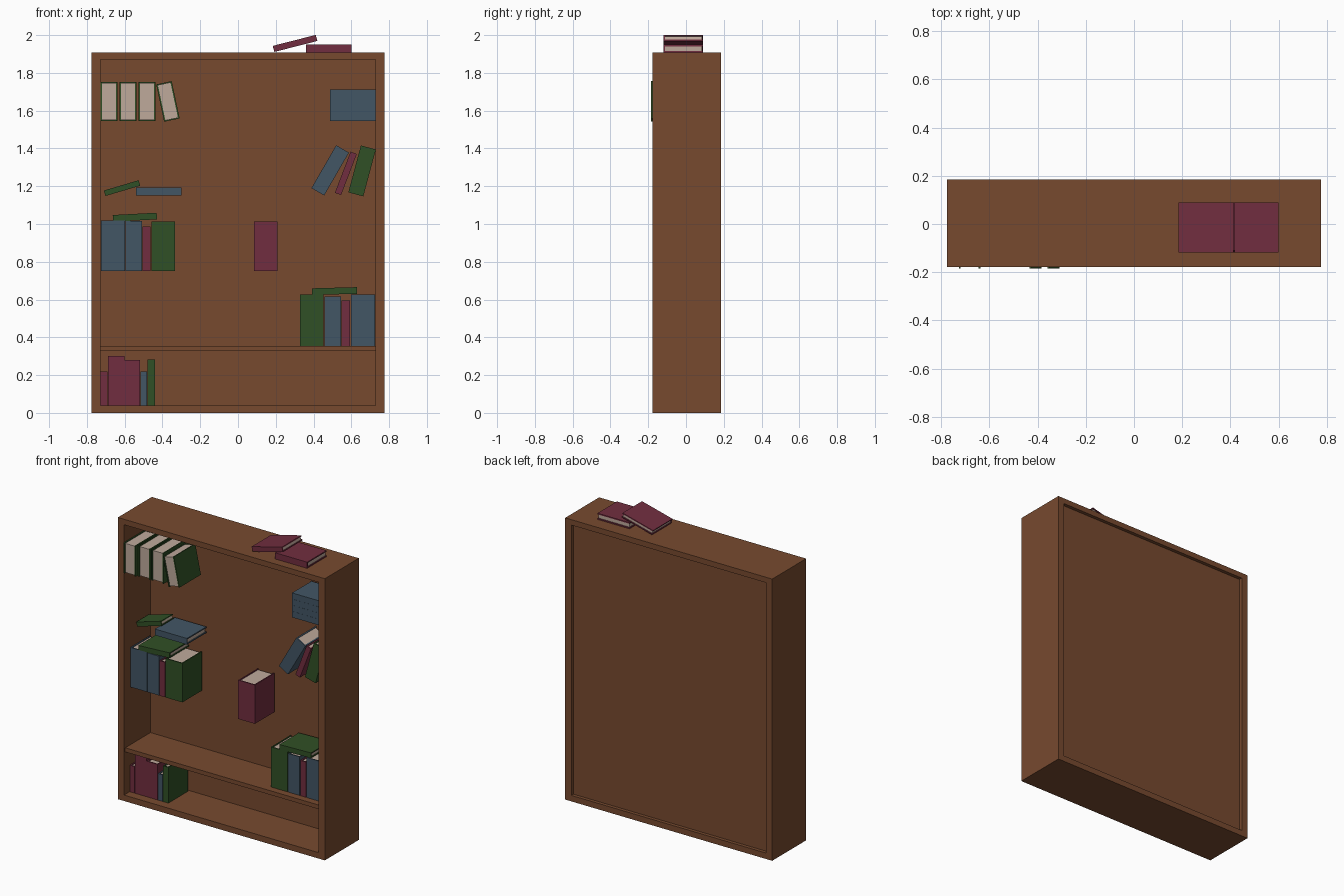
import bpy, bmesh, math

if "Cube" in bpy.data.objects:
    bpy.data.objects.remove(bpy.data.objects["Cube"])


def material(name, rgb):
    m = bpy.data.materials.new(name)
    m.diffuse_color = (*rgb, 1)
    m.use_nodes = True
    m.node_tree.nodes["Principled BSDF"].inputs["Base Color"].default_value = m.diffuse_color
    return m


WOOD = material("brown wood", (0.185, 0.068, 0.028))
BLUE = material("slate blue cover", (0.055, 0.092, 0.130))
GREEN = material("green cover", (0.030, 0.080, 0.019))
RED = material("maroon cover", (0.165, 0.027, 0.050))
PAPER = material("cream paper", (0.52, 0.40, 0.33))


def finish(bm, name, mats):
    bmesh.ops.recalc_face_normals(bm, faces=bm.faces)
    me = bpy.data.meshes.new(name)
    bm.to_mesh(me)
    bm.free()
    for m in mats:
        me.materials.append(m)
    ob = bpy.data.objects.new(name, me)
    bpy.context.collection.objects.link(ob)
    return ob


def add_box(bm, x0, x1, y0, y1, z0, z1, mat=0):
    vs = bmesh.ops.create_cube(bm, size=1)["verts"]
    for v in vs:
        v.co.x = x1 if v.co.x > 0 else x0
        v.co.y = y1 if v.co.y > 0 else y0
        v.co.z = z1 if v.co.z > 0 else z0
    for f in {f for v in vs for f in v.link_faces}:
        f.material_index = mat


def box(name, *dims):
    bm = bmesh.new()
    add_box(bm, *dims)
    return finish(bm, name, [WOOD])


# Case: open rectangular frame
FRONT, BACK = -0.178, 0.185
bm = bmesh.new()
rings = []
for y in (FRONT, BACK):
    for x, z0, z1 in ((0.775, 0, 1.907), (0.729, 0.04, 1.87)):
        rings.append([bm.verts.new((sx, y, z)) for sx, z in
                      ((-x, z0), (x, z0), (x, z1), (-x, z1))])
for a, b in ((0, 1), (1, 3), (3, 2), (2, 0)):
    for i in range(4):
        j = (i + 1) % 4
        bm.faces.new((rings[a][i], rings[a][j], rings[b][j], rings[b][i]))
finish(bm, "case_frame", [WOOD])

# Recessed back panel and the one shelf
box("back_panel", -0.735, 0.735, 0.105, 0.162, 0.035, 1.875)
box("shelf", -0.735, 0.735, -0.165, 0.11, 0.327, 0.355)


def book(name, cover, x, z, w, h, lean=0, y0=-0.118, depth=0.208, flip=False):
    """Book centred at x, z; spine at the front unless flipped; lean to +x in degrees."""
    t = min(0.008, w * 0.22)
    s = -1 if flip else 1
    a, d = w / 2, depth / 2
    bm = bmesh.new()
    # U-shaped cover
    outline = [(-a, d), (-a, -d), (a, -d), (a, d),
               (a - t, d), (a - t, t - d), (t - a, t - d), (t - a, d)]
    lo = [bm.verts.new((px, py * s, -h / 2)) for px, py in outline]
    hi = [bm.verts.new((px, py * s, h / 2)) for px, py in outline]
    for i in range(8):
        j = (i + 1) % 8
        bm.faces.new((lo[i], lo[j], hi[j], hi[i]))
    for r in (lo, hi):
        for q in ((0, 1, 6, 7), (1, 2, 5, 6), (2, 3, 4, 5)):
            bm.faces.new([r[i] for i in q])
    # page block
    ys = sorted((s * (t - d), s * (d - 0.006)))
    add_box(bm, t - a, a - t, ys[0], ys[1], 0.005 - h / 2, h / 2 - 0.005, 1)
    ob = finish(bm, name, [cover, PAPER])
    ob.location = (x, y0 + d, z)
    ob.rotation_euler = (0, math.radians(lean), 0)


def upright(name, cover, x0, x1, z0, z1, **kw):
    book(name, cover, (x0 + x1) / 2, (z0 + z1) / 2, x1 - x0, z1 - z0, **kw)


def flat(name, cover, x, z, length, thick, tilt=0, **kw):
    book(name, cover, x, z, thick, length, lean=90 - tilt, **kw)


# Books on top of the case
flat("top_flat_book", RED, 0.48, 1.928, 0.24, 0.042)
flat("top_tilted_book", RED, 0.302, 1.956, 0.235, 0.033, 14.3)

# Upper left: green books with the pages facing out
for i, (x0, y0) in enumerate(((-0.727, -0.185), (-0.627, -0.172), (-0.527, -0.172))):
    upright(f"reversed_book_{i + 1}", GREEN, x0, x0 + 0.09, 1.545, 1.752,
            y0=y0, depth=0.23, flip=True)
book("reversed_leaning_book", GREEN, -0.371, 1.649, 0.084, 0.202, -12,
     y0=-0.185, depth=0.23, flip=True)

# Upper right: stack of blue books
for i in range(4):
    flat(f"stacked_book_{i + 1}", BLUE, 0.607, 1.566 + i * 0.0415, 0.24, 0.041)

# Middle right: leaning books
book("leaning_blue_book", BLUE, 0.488, 1.284, 0.078, 0.262, 30)
book("leaning_maroon_book", RED, 0.571, 1.268, 0.035, 0.233, 21)
book("leaning_green_book", GREEN, 0.657, 1.281, 0.082, 0.257, 15)

# Middle left: one flat book with a thin one resting on it
flat("middle_flat_book", BLUE, -0.42, 1.171, 0.24, 0.042)
flat("middle_tilted_book", GREEN, -0.614, 1.19, 0.192, 0.03, 16.5, y0=-0.075, depth=0.13)

# Single wide book
upright("single_book", RED, 0.084, 0.209, 0.75, 1.013)

# Left row with a book lying on top
for i, (c, x0, x1, z1) in enumerate(((BLUE, -0.724, -0.598, 1.018), (BLUE, -0.596, -0.508, 1.015),
                                     (RED, -0.506, -0.464, 0.987), (GREEN, -0.459, -0.334, 1.014))):
    upright(f"left_row_book_{i + 1}", c, x0, x1, 0.75, z1)
flat("left_row_lying_book", GREEN, -0.546, 1.036, 0.233, 0.035, 3)

# Right row on the shelf with a book lying on top
for i, (c, x0, x1, z1) in enumerate(((GREEN, 0.329, 0.453, 0.626), (BLUE, 0.458, 0.545, 0.616),
                                     (RED, 0.549, 0.592, 0.594), (BLUE, 0.597, 0.724, 0.626))):
    upright(f"right_row_book_{i + 1}", c, x0, x1, 0.355, z1)
flat("right_row_lying_book", GREEN, 0.511, 0.645, 0.237, 0.035, 1.5)

# Bottom row
for i, (c, x0, x1, z1) in enumerate(((RED, -0.728, -0.691, 0.22), (RED, -0.689, -0.602, 0.302),
                                     (RED, -0.601, -0.519, 0.281), (BLUE, -0.517, -0.481, 0.22),
                                     (GREEN, -0.479, -0.439, 0.282))):
    upright(f"bottom_row_book_{i + 1}", c, x0, x1, 0.04, z1)
